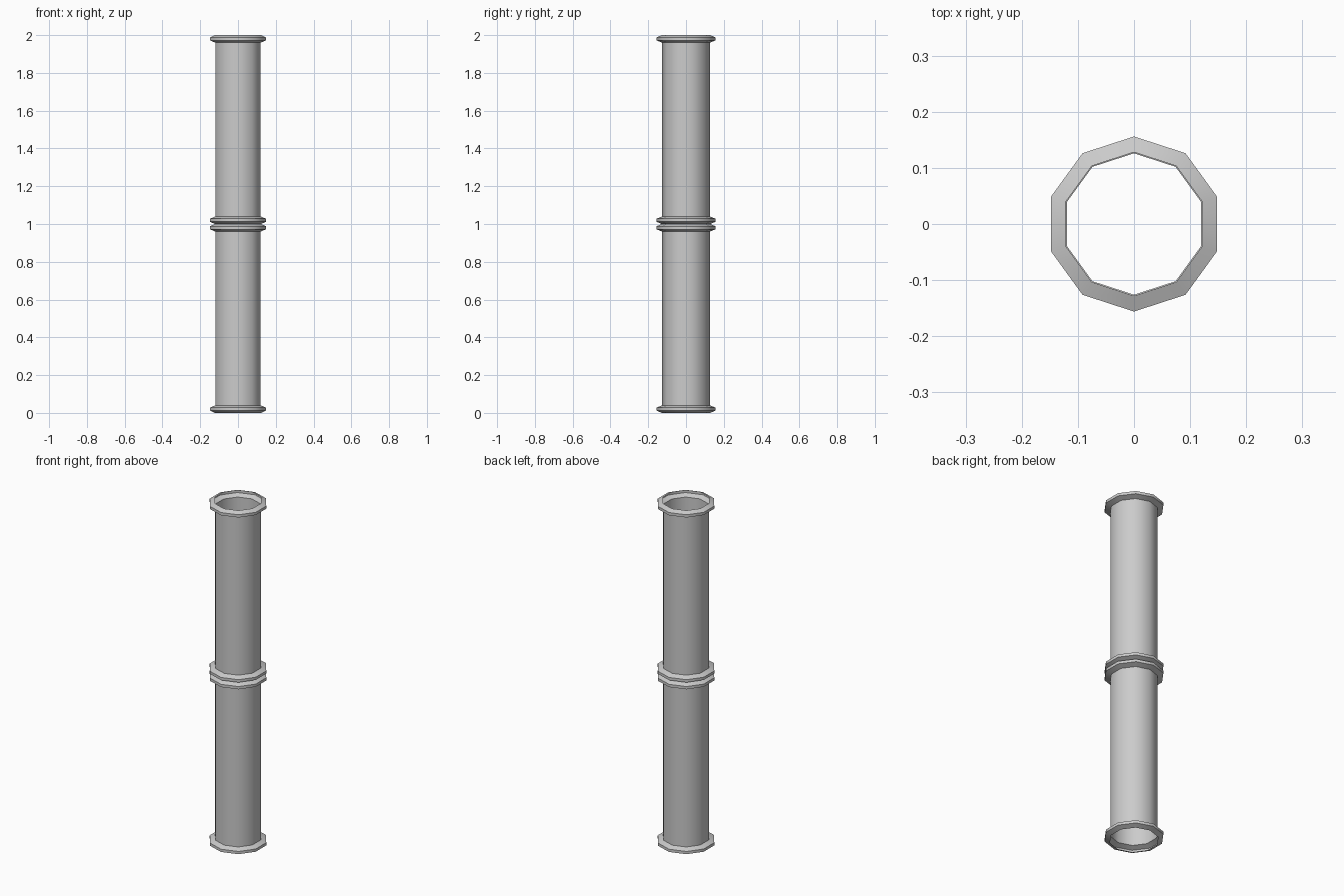
import bpy, bmesh, math

SIDES = 10
TUBE_R, LIP_R, RIM_R = 0.126, 0.128, 0.156
RING_H, CHAMFER = 0.04, 0.012

cube = bpy.data.objects.get("Cube")
if cube:
    bpy.data.objects.remove(cube)

grey = bpy.data.materials.new("pipe_grey")
grey.use_nodes = True
colour = (0.6, 0.6, 0.6, 1)
grey.diffuse_color = colour
grey.node_tree.nodes["Principled BSDF"].inputs["Base Color"].default_value = colour


def lathe(name, profile, z):
    """Open ten-sided shell from (radius, height) pairs, a corner facing the back."""
    bm = bmesh.new()
    rings = []
    for r, h in profile:
        ring = []
        for i in range(SIDES):
            a = math.pi / 2 + i * math.tau / SIDES
            ring.append(bm.verts.new((r * math.cos(a), r * math.sin(a), h)))
        rings.append(ring)
    for low, high in zip(rings, rings[1:]):
        for i in range(SIDES):
            j = (i + 1) % SIDES
            bm.faces.new((low[i], low[j], high[j], high[i]))
    mesh = bpy.data.meshes.new(name)
    bm.to_mesh(mesh)
    bm.free()
    mesh.materials.append(grey)
    obj = bpy.data.objects.new(name, mesh)
    obj.location.z = z
    bpy.context.collection.objects.link(obj)
    # Round shading along the pipe, crisp edges on the collars
    mesh.shade_smooth()
    for e in mesh.edges:
        a, b = (mesh.vertices[v].co for v in e.vertices)
        e.use_edge_sharp = abs(a.z - b.z) < 1e-5


tube = [(TUBE_R, RING_H), (TUBE_R, 1 - RING_H)]
collar = [(LIP_R, 0), (RIM_R, CHAMFER), (RIM_R, RING_H - CHAMFER), (TUBE_R, RING_H)]
flipped = [(r, RING_H - h) for r, h in reversed(collar)]

# Two equal pipe sections, each with a hollow collar at both ends
for section, base in (("lower", 0), ("upper", 1)):
    lathe(section + "_pipe", tube, base)
    lathe(section + "_bottom_collar", collar, base)
    lathe(section + "_top_collar", flipped, base + 1 - RING_H)
